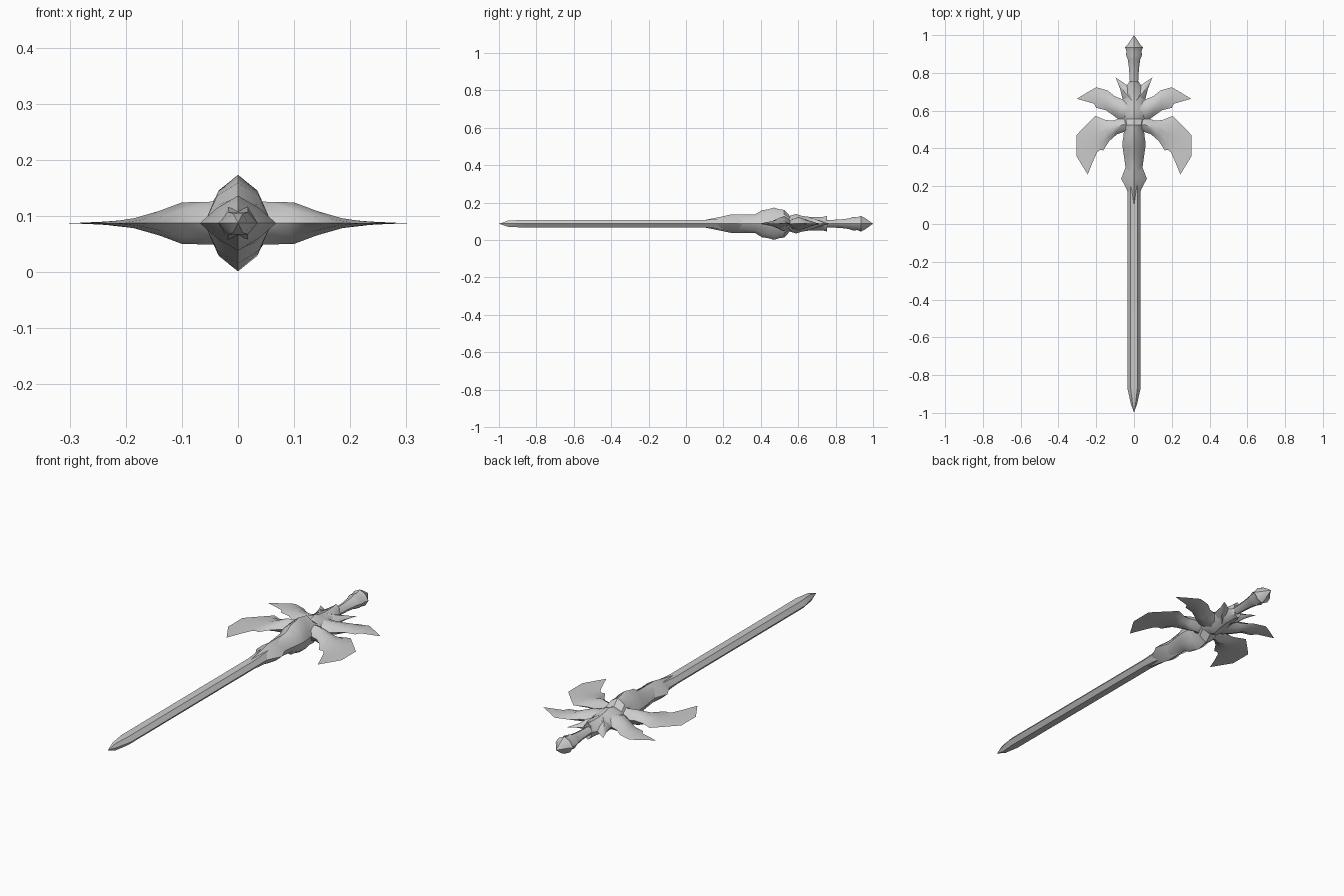
import bpy, bmesh

ZC = 0.087  # height of the sword's flat symmetry plane


def finish(name, rings, angle=35):
    """Skin a list of equal-length rings and cap both ends."""
    bm = bmesh.new()
    loops = [[bm.verts.new(p) for p in r] for r in rings]
    n = len(loops[0])
    for a, b in zip(loops, loops[1:]):
        for i in range(n):
            j = (i + 1) % n
            bm.faces.new((a[i], a[j], b[j], b[i]))
    bm.faces.new(loops[0])
    bm.faces.new(loops[-1])
    bmesh.ops.remove_doubles(bm, verts=bm.verts, dist=0.0003)
    bmesh.ops.recalc_face_normals(bm, faces=bm.faces)
    mesh = bpy.data.meshes.new(name)
    bm.to_mesh(mesh)
    bm.free()
    ob = bpy.data.objects.new(name, mesh)
    bpy.context.collection.objects.link(ob)
    bpy.ops.object.select_all(action='DESELECT')
    ob.select_set(True)
    bpy.context.view_layer.objects.active = ob
    bpy.ops.object.shade_smooth_by_angle(angle=angle * 3.14159 / 180)
    return ob


def shaft(name, stations, p, q, angle=35):
    """Loft along y; stations are (y, half width, half height), p/q shape the corners."""
    unit = [(1, 0), (p, q), (0, 1), (-p, q), (-1, 0), (-p, -q), (0, -1), (p, -q)]
    rings = [[(x * w, y, ZC + z * h) for x, z in unit] for y, w, h in stations]
    return finish(name, rings, angle)


def wing(name, stations):
    """Lens-section wing; stations are (lead x, lead y, trail x, trail y, half thickness)."""
    prof = [(0, 0), (.2, .65), (.5, 1), (.8, .65), (1, 0), (.8, -.65), (.5, -1), (.2, -.65)]
    for side, tag in ((1, "right"), (-1, "left")):
        rings = [[(side * (ax + (bx - ax) * t), ay + (by - ay) * t, ZC + h * k)
                  for t, k in prof] for ax, ay, bx, by, h in stations]
        finish(name + "_" + tag, rings, 40)


# Long hexagonal blade with a pointed tip
shaft("blade", [(-1, 0.0001, 0.0001), (-0.95, 0.017, 0.017), (-0.87, 0.035, 0.02),
                (0.1, 0.035, 0.02), (0.22, 0.035, 0.03)], 0.5, 1, 25)

# Diamond-section collar holding the blade
shaft("blade_collar", [(0.1, 0.02, 0.02), (0.18, 0.037, 0.036), (0.24, 0.068, 0.049),
                       (0.3, 0.045, 0.049), (0.36, 0.052, 0.049), (0.42, 0.055, 0.05)],
      0.55, 0.55)

# Swollen guard core with tall ridge
shaft("guard_core", [(0.28, 0.042, 0.045), (0.37, 0.055, 0.05), (0.405, 0.06, 0.072),
                     (0.44, 0.06, 0.077), (0.47, 0.055, 0.086), (0.5, 0.053, 0.077),
                     (0.525, 0.06, 0.074), (0.555, 0.07, 0.042), (0.59, 0.07, 0.052),
                     (0.62, 0.065, 0.042), (0.67, 0.06, 0.035), (0.73, 0.04, 0.036),
                     (0.755, 0.024, 0.042), (0.75, 0.018, 0.02)], 0.62, 0.68)

# Grip and pointed pommel
shaft("grip_and_pommel", [(0.7, 0.03, 0.024), (0.75, 0.022, 0.02), (0.82, 0.026, 0.022),
                          (0.87, 0.033, 0.028), (0.895, 0.042, 0.037), (0.915, 0.04, 0.034),
                          (0.935, 0.047, 0.042), (0.955, 0.03, 0.032),
                          (1.0, 0.0001, 0.0001)], 0.65, 0.65)

# Large hooked wings sweeping down towards the blade
wing("lower_wing", [(0, 0.58, 0, 0.44, 0.04), (0.06, 0.565, 0.05, 0.488, 0.038),
                    (0.11, 0.548, 0.09, 0.475, 0.037), (0.15, 0.55, 0.13, 0.44, 0.022),
                    (0.205, 0.572, 0.163, 0.39, 0.009), (0.255, 0.522, 0.18, 0.393, 0.004),
                    (0.305, 0.47, 0.195, 0.38, 0.001), (0.305, 0.36, 0.217, 0.332, 0.001),
                    (0.245, 0.262, 0.245, 0.262, 0)])

# Smaller wings sweeping outward
wing("upper_wing", [(0, 0.67, 0, 0.53, 0.037), (0.06, 0.66, 0.07, 0.545, 0.036),
                    (0.1, 0.675, 0.11, 0.575, 0.027), (0.14, 0.707, 0.15, 0.603, 0.013),
                    (0.2, 0.724, 0.2, 0.615, 0.005), (0.25, 0.695, 0.212, 0.637, 0.001),
                    (0.302, 0.663, 0.302, 0.663, 0)])

# Short spikes beside the grip
wing("grip_spike", [(0, 0.71, 0.02, 0.6, 0.035), (0.038, 0.735, 0.06, 0.66, 0.022),
                    (0.065, 0.755, 0.072, 0.71, 0.008), (0.097, 0.775, 0.097, 0.775, 0)])
